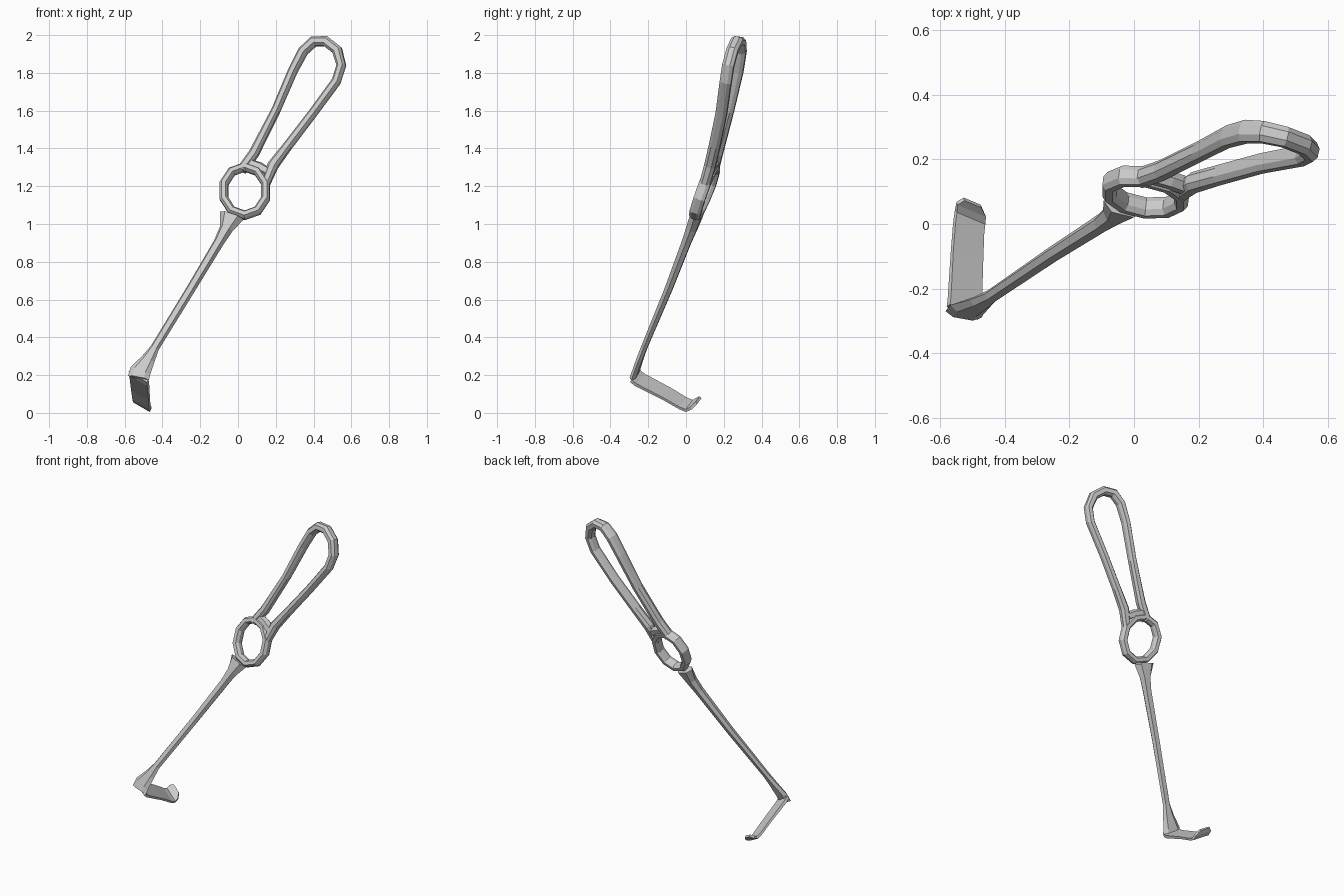
import bpy, bmesh, math
from mathutils import Vector

if "Cube" in bpy.data.objects:
    bpy.data.objects.remove(bpy.data.objects["Cube"])

AX = (0.5, 0.866)          # tool axis seen from the front
# depth of the tool along its axis: (distance along axis, y)
BEND = [(-0.12, -0.283), (-0.086, -0.272), (0.05, -0.232), (0.44, -0.09), (0.83, 0.04),
        (1.03, 0.10), (1.3, 0.163), (1.6, 0.225), (1.8, 0.252), (1.95, 0.262), (2.1, 0.264)]


def depth(x, z):
    s = x * AX[0] + z * AX[1]
    t = x * AX[1] - z * AX[0] + 0.555
    for (s0, y0), (s1, y1) in zip(BEND, BEND[1:]):
        if s <= s1:
            break
    return y0 + (y1 - y0) * (s - s0) / (s1 - s0) - 0.3 * t


def on_sheet(x, z):
    return Vector((x, depth(x, z), z))


def sheet_normal(x, z, e=0.04):
    gx = (depth(x + e, z) - depth(x - e, z)) / (2 * e)
    gz = (depth(x, z + e) - depth(x, z - e)) / (2 * e)
    return Vector((-gx, 1, -gz)).normalized()


HEX = [(-1, 0), (-.55, -1), (.55, -1), (1, 0), (.55, 1), (-.55, 1)]
OCT = [(-1, -.45), (-.5, -1), (.5, -1), (1, -.45), (1, .45), (.5, 1), (-.5, 1), (-1, .45)]
BOX = [(-1, -1), (1, -1), (1, 1), (-1, 1)]


def skin(name, rings, closed=False):
    bm = bmesh.new()
    loops = [[bm.verts.new(p) for p in r] for r in rings]
    pairs = list(zip(loops, loops[1:])) + ([(loops[-1], loops[0])] if closed else [])
    for a, b in pairs:
        for i in range(len(a)):
            j = (i + 1) % len(a)
            bm.faces.new((a[i], a[j], b[j], b[i]))
    if not closed:
        bm.faces.new(loops[0])
        bm.faces.new(loops[-1])
    bmesh.ops.recalc_face_normals(bm, faces=bm.faces)
    me = bpy.data.meshes.new(name)
    bm.to_mesh(me)
    bm.free()
    ob = bpy.data.objects.new(name, me)
    bpy.context.collection.objects.link(ob)
    return ob


def bar(name, path, profile, closed=False):
    """Sweep a profile along (x, z, width, depth) stations lying on the bent sheet."""
    pts = [on_sheet(p[0], p[1]) for p in path]
    n, rings = len(pts), []
    for i, (x, z, w, d) in enumerate(path):
        a = pts[i - 1] if closed or i else pts[0]
        b = pts[(i + 1) % n] if closed or i < n - 1 else pts[-1]
        nor = sheet_normal(x, z)
        lat = nor.cross(b - a).normalized()
        rings.append([pts[i] + lat * u * w / 2 + nor * v * d / 2 for u, v in profile])
    return skin(name, rings, closed)


# open teardrop handle
bar("handle_loop", [
    (0.02, 1.285, .05, .06), (0.085, 1.375, .052, .06), (0.20, 1.60, .044, .062),
    (0.29, 1.81, .046, .068), (0.345, 1.915, .05, .07), (0.40, 1.966, .054, .066),
    (0.465, 1.967, .054, .062), (0.525, 1.92, .054, .062), (0.547, 1.84, .048, .062),
    (0.52, 1.755, .046, .062), (0.395, 1.585, .044, .06), (0.265, 1.415, .046, .06),
    (0.185, 1.31, .056, .06), (0.145, 1.21, .045, .055)], OCT)

# finger ring
bar("finger_ring", [
    (0.036 + 0.116 * math.cos(a), 1.174 + 0.128 * math.sin(a), .045, .062)
    for a in (math.tau * (i + .5) / 10 for i in range(10))], OCT, closed=True)

# web between ring and handle
bar("fork_web", [(0.05, 1.325, .05, .05), (0.11, 1.30, .06, .05), (0.175, 1.265, .05, .05)], HEX)

# tapering shaft, flared into the ring and into the blade
bar("shaft", [
    (-0.527, 0.185, .115, .03), (-0.517, 0.222, .115, .032), (-0.475, 0.285, .075, .032),
    (-0.44, 0.345, .048, .032), (-0.25, 0.655, .05, .04), (-0.10, 0.905, .056, .048),
    (-0.062, 0.975, .074, .056), (-0.032, 1.045, .135, .06)], HEX)

# thin blade with an upturned lip
lat = Vector((0.095, -0.04, -0.055)) / 2
blade = []
for p, w, th in [((-.526, -.272, .197), 1, .018), ((-.523, -.245, .175), 1, .018),
                 ((-.516, -.10, .100), .97, .014), ((-.511, -.015, .050), .93, .014),
                 ((-.507, .018, .037), .92, .016), ((-.503, .045, .050), .92, .016),
                 ((-.499, .066, .068), .55, .014)]:
    blade.append((Vector(p), w, th))
rings = []
for i, (p, w, th) in enumerate(blade):
    tan = blade[min(i + 1, len(blade) - 1)][0] - blade[max(i - 1, 0)][0]
    nor = lat.cross(tan).normalized()
    rings.append([p + lat * w * u + nor * v * th / 2 for u, v in BOX])
skin("blade", rings)
